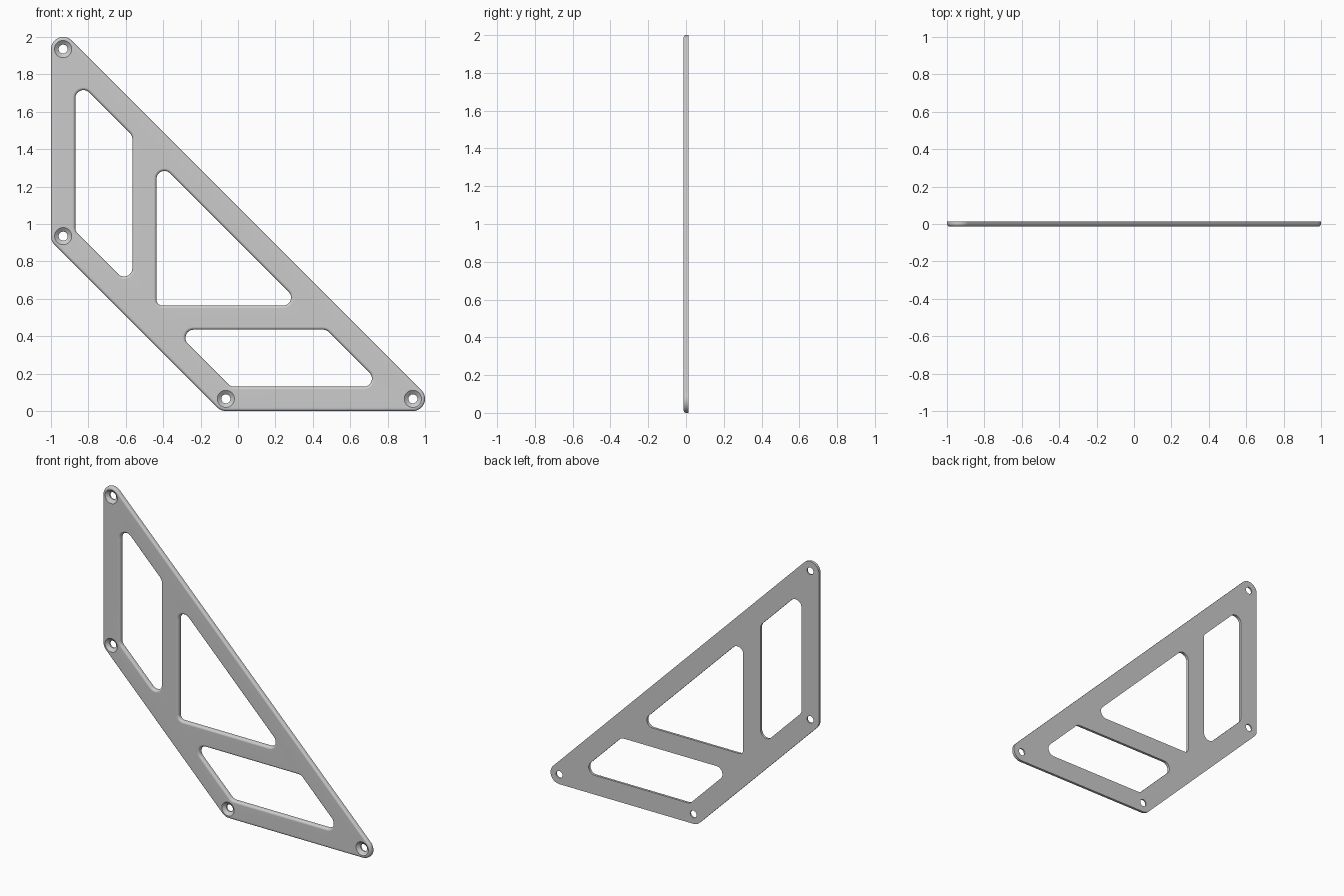
import bpy, bmesh
from math import sin, cos, pi, atan2, sqrt
from mathutils import Vector

if "Cube" in bpy.data.objects:
    bpy.data.objects.remove(bpy.data.objects["Cube"])

H = 0.0135        # half thickness
FILLET = 0.015    # rounding of the front edges
R = 0.065         # outer corner radius, also the screw hole inset
BAR = 0.13        # frame bar width
STEPS = 5


def rounded(corners, radii, off=0.0):
    """Counter-clockwise polygon with arc corners, grown outward by off."""
    pts, n = [], len(corners)
    for i in range(n):
        a, p, b = (Vector(corners[(i + k) % n]) for k in (-1, 0, 1))
        u, v = (a - p).normalized(), (b - p).normalized()
        r, half = radii[i], u.angle(v) / 2
        c = p + (u + v).normalized() * r / sin(half)
        turn = pi - 2 * half
        start = atan2(-u.y, -u.x) - pi / 2
        segs = max(4, int(turn / 0.16))
        for k in range(segs + 1):
            t = start + turn * k / segs
            pts.append((c.x + (r + off) * cos(t), c.y + (r + off) * sin(t)))
    return pts


def circle(c, r, n=32):
    return [(c[0] + r * cos(2 * pi * k / n), c[1] + r * sin(2 * pi * k / n)) for k in range(n)]


bm = bmesh.new()
front_edges, back_edges = [], []


def wall(sections):
    """Skin a list of (y, loop) sections running from back to front."""
    rings = [[bm.verts.new((x, y, z)) for x, z in loop] for y, loop in sections]
    n = len(rings[0])
    for lo, hi in zip(rings, rings[1:]):
        for i in range(n):
            j = (i + 1) % n
            bm.faces.new((lo[i], lo[j], hi[j], hi[i]))
    for ring, store in ((rings[0], back_edges), (rings[-1], front_edges)):
        store += [bm.edges.get((ring[i], ring[(i + 1) % n])) for i in range(n)]


def filleted_wall(corners, radii, sign):
    sections = [(H, rounded(corners, radii))]
    for k in range(STEPS + 1):
        t = pi / 2 * k / STEPS
        sections.append((-H + FILLET * (1 - sin(t)),
                         rounded(corners, radii, sign * FILLET * (1 - cos(t)))))
    wall(sections)


# Outer outline: diagonals are lines x + z = constant
hi, lo = 1 + R * sqrt(2), -R * sqrt(2)
outline = [(-1, hi + 1), (-1, lo + 1), (lo, 0), (hi, 0)]
filleted_wall(outline, [R] * 4, -1)

# Windows: upright one, its mirror across the plate diagonal, and the triangle
hi_in, lo_in = hi - BAR * sqrt(2), lo + BAR * sqrt(2)
x0, x1, x2 = -1 + BAR, -0.565, -0.436
upright = [(x0, hi_in - x0), (x0, lo_in - x0), (x1, lo_in - x1), (x1, hi_in - x1)]
lower = [(z - 1, x + 1) for x, z in reversed(upright)]
triangle = [(x2, hi_in - x2), (x2, x2 + 1), (hi_in - x2 - 1, x2 + 1)]
filleted_wall(upright, [0.044] * 4, 1)
filleted_wall(lower, [0.044] * 4, 1)
filleted_wall(triangle, [0.043, 0.032, 0.043], 1)

# Countersunk screw holes
for c in [(-1 + R, 2 - R), (-1 + R, 1 - R), (-R, R), (1 - R, R)]:
    wall([(H, circle(c, 0.024)), (0.004, circle(c, 0.024)), (-H, circle(c, 0.046))])

# Flat front and back faces
for edges, ny in ((front_edges, -1), (back_edges, 1)):
    bmesh.ops.triangle_fill(bm, edges=edges, use_beauty=True, normal=(0, ny, 0))
bmesh.ops.recalc_face_normals(bm, faces=bm.faces)

mesh = bpy.data.meshes.new("bracket_plate")
bm.to_mesh(mesh)
bm.free()
plate = bpy.data.objects.new("bracket_plate", mesh)
bpy.context.collection.objects.link(plate)
bpy.context.view_layer.objects.active = plate
plate.select_set(True)
bpy.ops.object.shade_smooth_by_angle(angle=0.52)
weighted = plate.modifiers.new("flat_face_normals", 'WEIGHTED_NORMAL')
weighted.keep_sharp = True
